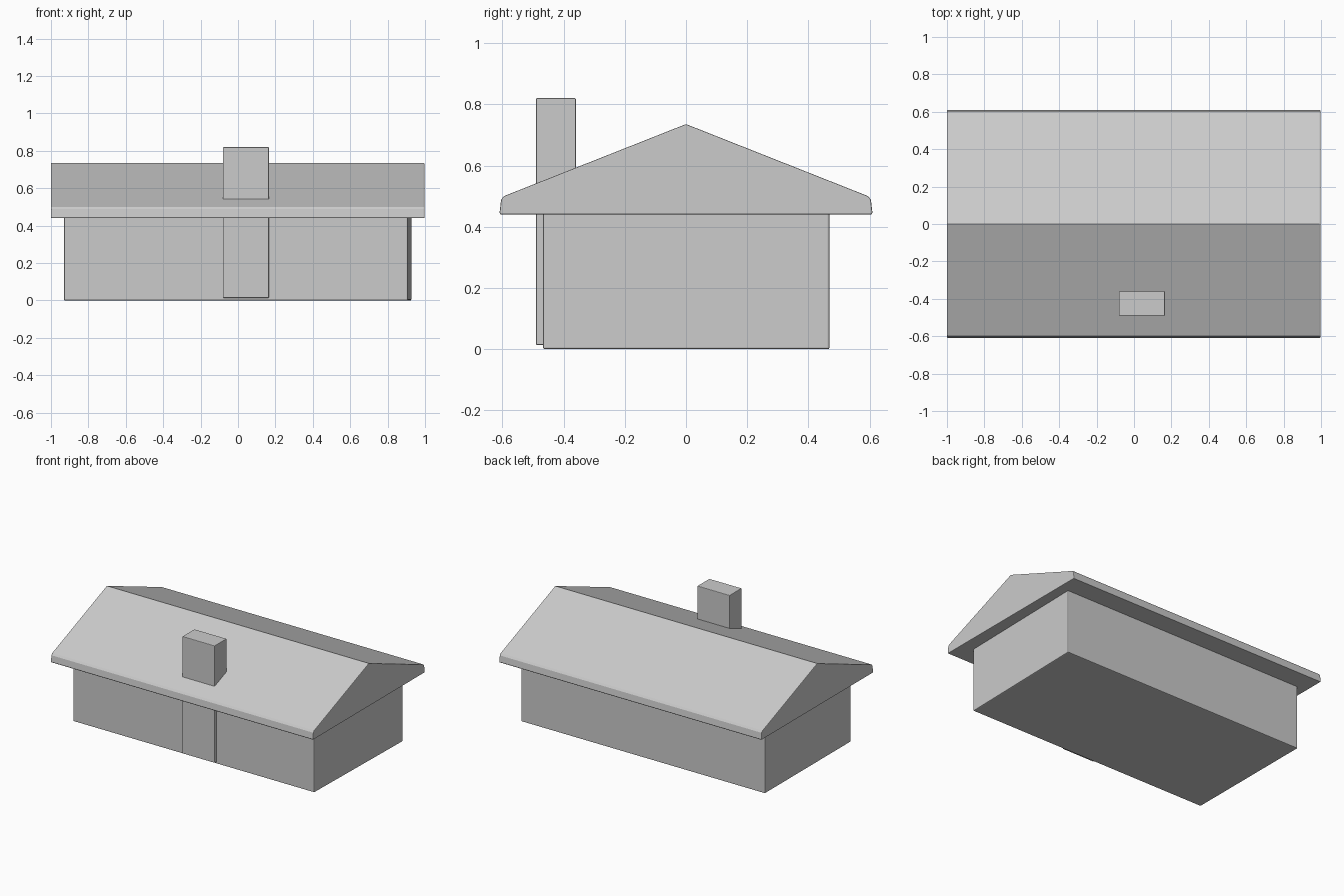
import bpy, bmesh

if "Cube" in bpy.data.objects:
    bpy.data.objects.remove(bpy.data.objects["Cube"])


def finish(name, bm, bevel):
    bmesh.ops.recalc_face_normals(bm, faces=bm.faces)
    mesh = bpy.data.meshes.new(name)
    bm.to_mesh(mesh)
    bm.free()
    obj = bpy.data.objects.new(name, mesh)
    bpy.context.collection.objects.link(obj)
    mod = obj.modifiers.new("soft_edges", "BEVEL")
    mod.width = bevel
    mod.segments = 2
    mod.limit_method = "ANGLE"
    mod.angle_limit = 0.9
    return obj


def prism(name, outline, axis, lo, hi, bevel):
    """Extrude a 2D outline along x (outline is y,z) or z (outline is x,y)."""
    bm = bmesh.new()
    if axis == "x":
        pts, move = [(lo, a, b) for a, b in outline], (hi - lo, 0, 0)
    else:
        pts, move = [(a, b, lo) for a, b in outline], (0, 0, hi - lo)
    face = bm.faces.new([bm.verts.new(p) for p in pts])
    ret = bmesh.ops.extrude_face_region(bm, geom=[face], use_keep_orig=True)
    verts = [v for v in ret["geom"] if isinstance(v, bmesh.types.BMVert)]
    bmesh.ops.translate(bm, verts=verts, vec=move)
    return finish(name, bm, bevel)


# Walls: the right side splays out very slightly toward the back
prism("walls", [(-0.93, -0.467), (0.908, -0.467), (0.927, 0.469), (-0.93, 0.469)],
      "z", 0.0, 0.45, 0.006)

# Roof: solid gable with blunt, rounded eaves
half = [(0.607, 0.44), (0.609, 0.447), (0.604, 0.488), (0.595, 0.5)]
outline = half + [(0.006, 0.733), (0, 0.735), (-0.006, 0.733)]
outline += [(-y, z) for y, z in reversed(half)]
prism("roof", outline, "x", -1.0, 0.997, 0.004)

# Chimney: runs up the front wall and through the roof
prism("chimney", [(-0.08, -0.49), (0.165, -0.49), (0.165, -0.36), (-0.08, -0.36)],
      "z", 0.014, 0.82, 0.003)
